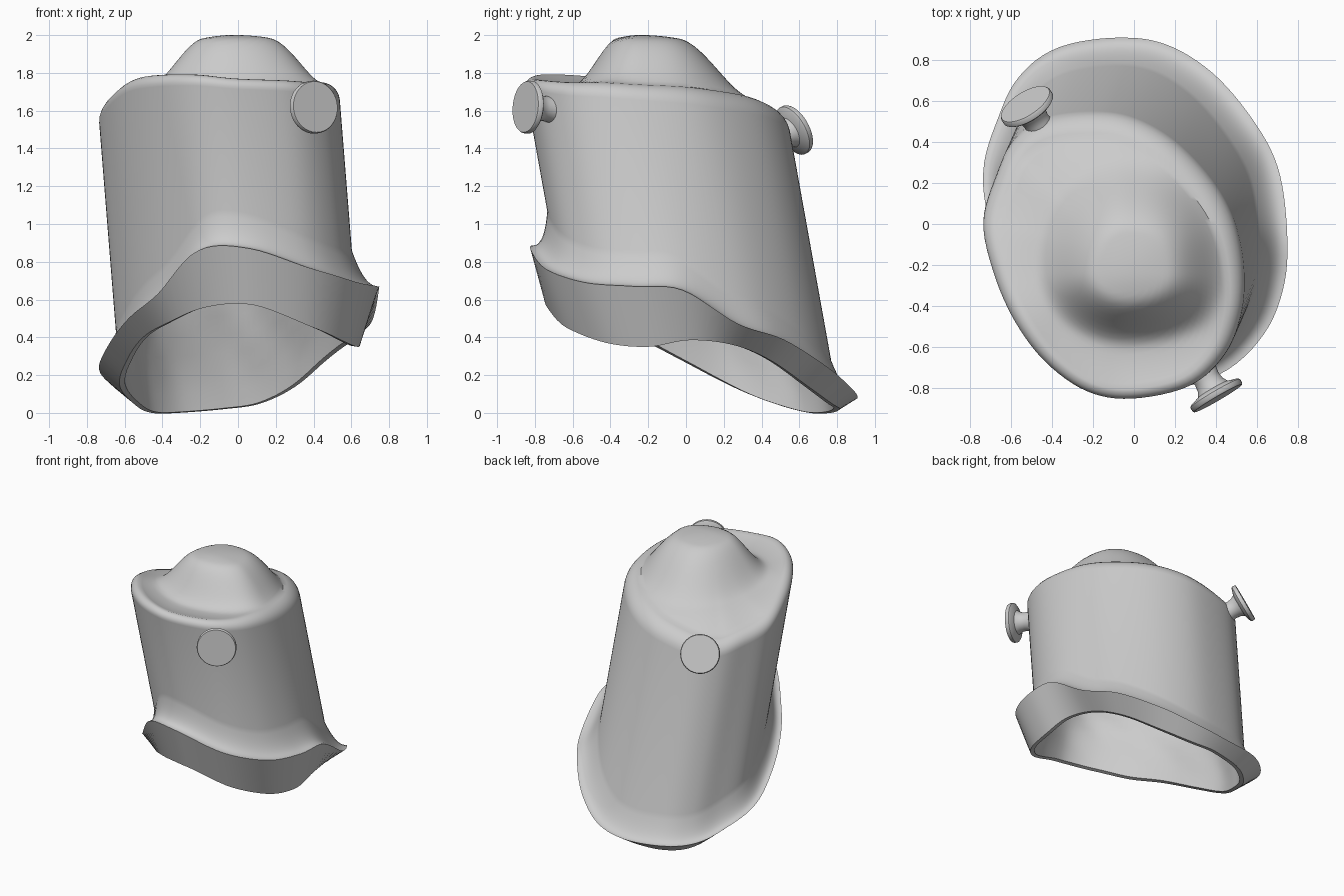
import bpy, bmesh, math
from mathutils import Vector

old = bpy.data.objects.get("Cube")
if old:
    bpy.data.objects.remove(old)

grey = bpy.data.materials.new("plain grey")
grey.use_nodes = True
COLOR = (0.6, 0.6, 0.6, 1)
grey.diffuse_color = COLOR
grey.node_tree.nodes["Principled BSDF"].inputs["Base Color"].default_value = COLOR

# Stations round the body: x, y, rim height, flange top, flange bottom
STATIONS = [
    (-.74, 0, 1.62, .23, .13), (-.68, .22, 1.57, .14, .04),
    (-.60, .38, 1.54, .09, 0), (-.45, .49, 1.55, .08, 0),
    (-.20, .53, 1.60, .08, .02), (0, .505, 1.64, .13, .05),
    (.20, .40, 1.68, .25, .14), (.38, .22, 1.71, .39, .28),
    (.49, .03, 1.73, .47, .36), (.54, -.20, 1.74, .65, .385),
    (.53, -.42, 1.75, .67, .35), (.45, -.62, 1.75, .69, .37),
    (.28, -.77, 1.76, .76, .45), (0, -.83, 1.77, .87, .57),
    (-.22, -.79, 1.79, .86, .56), (-.42, -.65, 1.79, .63, .48),
    (-.57, -.46, 1.77, .50, .40), (-.68, -.24, 1.70, .36, .27),
]
STEPS = 6
LEAN = Vector((.08, .18))
CENTRE = Vector((-.12, -.14))


def spline(a, b, c, d, t):
    return b + t / 2 * (c - a + t * (2*a - 5*b + 4*c - d + t * (3*(b - c) + d - a)))


def smooth(e0, e1, v):
    v = min(max((v - e0) / (e1 - e0), 0), 1)
    return v * v * (3 - 2 * v)


count = len(STATIONS)
samples = []
for i in range(count):
    four = [STATIONS[(i + k) % count] for k in (-1, 0, 1, 2)]
    for s in range(STEPS):
        samples.append([spline(*v, s / STEPS) for v in zip(*four)])
n = len(samples)
outline = [Vector(s[:2]) for s in samples]
normals = []
for i in range(n):
    t = (outline[(i + 1) % n] - outline[i - 1]).normalized()
    normals.append(Vector((-t.y, t.x)))


def wall(i, offset, z):
    """Point on the leaning wall, pushed out by offset."""
    p = outline[i] + normals[i] * offset + LEAN * (1.6 - z)
    return Vector((p.x, p.y, z))


def dome(x, y):
    """Rounded hump, steep in front and fuller towards the back right."""
    dx, dy = x + .03, y + .24
    u = abs(dx) / (.44 if dx < 0 else .56)
    v = abs(dy) / (.35 if dy < 0 else .57)
    power = 2.6 if dx > 0 and dy > 0 else 2
    d = (u ** power + v ** power) ** (1 / power)
    return .21 * (1 - smooth(.35, 1.05, d)) + .1 * math.exp(-1.6 * d * d)


def flare(i):
    return .105 + .025 * max(0, normals[i].x) + .02 * max(0, -normals[i].y)


TOP = 1.69
CAVITY = 1.4
rings = []
bevel = [.085 + .03 * v.y for v in normals]

# Domed top inside the raised lip
for k in range(1, 24):
    t = k / 24
    ring = []
    for i in range(n):
        rim = samples[i][2]
        edge = wall(i, -bevel[i], rim)
        p = CENTRE.lerp(edge.xy, t)
        z = TOP + (rim - TOP) * t ** 3 + dome(*p) * (1 - t ** 6)
        ring.append(Vector((p.x, p.y, z)))
    rings.append(ring)

# Rounded rim
for k in range(7):
    a = math.pi / 2 * (1 - k / 6)
    rings.append([wall(i, r * (math.cos(a) - 1), samples[i][2] + r * (math.sin(a) - 1))
                  for i, r in enumerate(bevel)])

# Straight wall, then a concave fillet out to the flange edge
for k in range(13):
    u = k / 12
    rings.append([wall(i, flare(i) * u, samples[i][3] + .19 * (1 - u) ** 2.5) for i in range(n)])

# Flange band tucked under at the sides and back, its lip and the hollow inside
lip = [.05 - .05 * v.y - .05 * abs(v.x) for v in normals]
THICK = .03
rings.append([wall(i, lip[i], samples[i][4]) for i in range(n)])
rings.append([wall(i, lip[i] - THICK, samples[i][4] + .005) for i in range(n)])
for k in range(1, 15):
    u = k / 14
    ring = []
    for i in range(n):
        low = samples[i][4]
        a = math.tau * i / n
        bump = .01 * min(1, 3 * u) * math.sin(9 * a + 5 * u) * math.sin(14 * u + 3 * a)
        inset = (lip[i] - THICK) * (1 - u) ** 3 - .07 * smooth(0, .5, u)
        ring.append(wall(i, inset + bump, low + (CAVITY - low) * u))
    rings.append(ring)
roof = Vector((-.1, -.1, CAVITY + .1))
for t in (.8, .5, .2):
    rings.append([roof.lerp(p, t) + Vector((0, 0, .03 * t)) for p in rings[-1]])


def finish(bm, name):
    bmesh.ops.recalc_face_normals(bm, faces=bm.faces)
    mesh = bpy.data.meshes.new(name)
    bm.to_mesh(mesh)
    bm.free()
    mesh.materials.append(grey)
    ob = bpy.data.objects.new(name, mesh)
    bpy.context.collection.objects.link(ob)
    bpy.ops.object.select_all(action="DESELECT")
    ob.select_set(True)
    bpy.context.view_layer.objects.active = ob
    bpy.ops.object.shade_smooth_by_angle(angle=math.radians(40))


def loft(rings, first, last, name):
    """Skin a list of closed rings and close both ends to a point."""
    bm = bmesh.new()
    loops = [[bm.verts.new(p) for p in r] for r in rings]
    m = len(loops[0])
    for a, b in zip(loops, loops[1:]):
        for i in range(m):
            j = (i + 1) % m
            bm.faces.new((a[i], a[j], b[j], b[i]))
    for tip, loop in ((first, loops[0]), (last, loops[-1])):
        v = bm.verts.new(tip)
        for i in range(m):
            bm.faces.new((v, loop[i], loop[(i + 1) % m]))
    finish(bm, name)


peak = Vector((CENTRE.x, CENTRE.y, TOP + dome(*CENTRE)))
loft(rings, peak, roof, "hollow_body")

# Flat-headed pins: radius and distance behind the face
PIN = [(.135, 0), (.14, .008), (.14, .028), (.13, .036), (.085, .05),
       (.07, .075), (.065, .11), (.07, .14), (.075, .19)]


def pin(name, face, axis):
    turn = Vector(axis).to_track_quat("Z", "Y")
    face = Vector(face)
    circles = []
    for r, d in PIN:
        circles.append([face + turn @ Vector((r * math.cos(a), r * math.sin(a), -d))
                        for a in (math.tau * i / 40 for i in range(40))])
    loft(circles, face, face + turn @ Vector((0, 0, -PIN[-1][1])), name)


pin("front_pin", (.41, -.85, 1.62), (.5, -.86, .08))
pin("back_pin", (-.53, .585, 1.505), (-.48, .75, .42))
